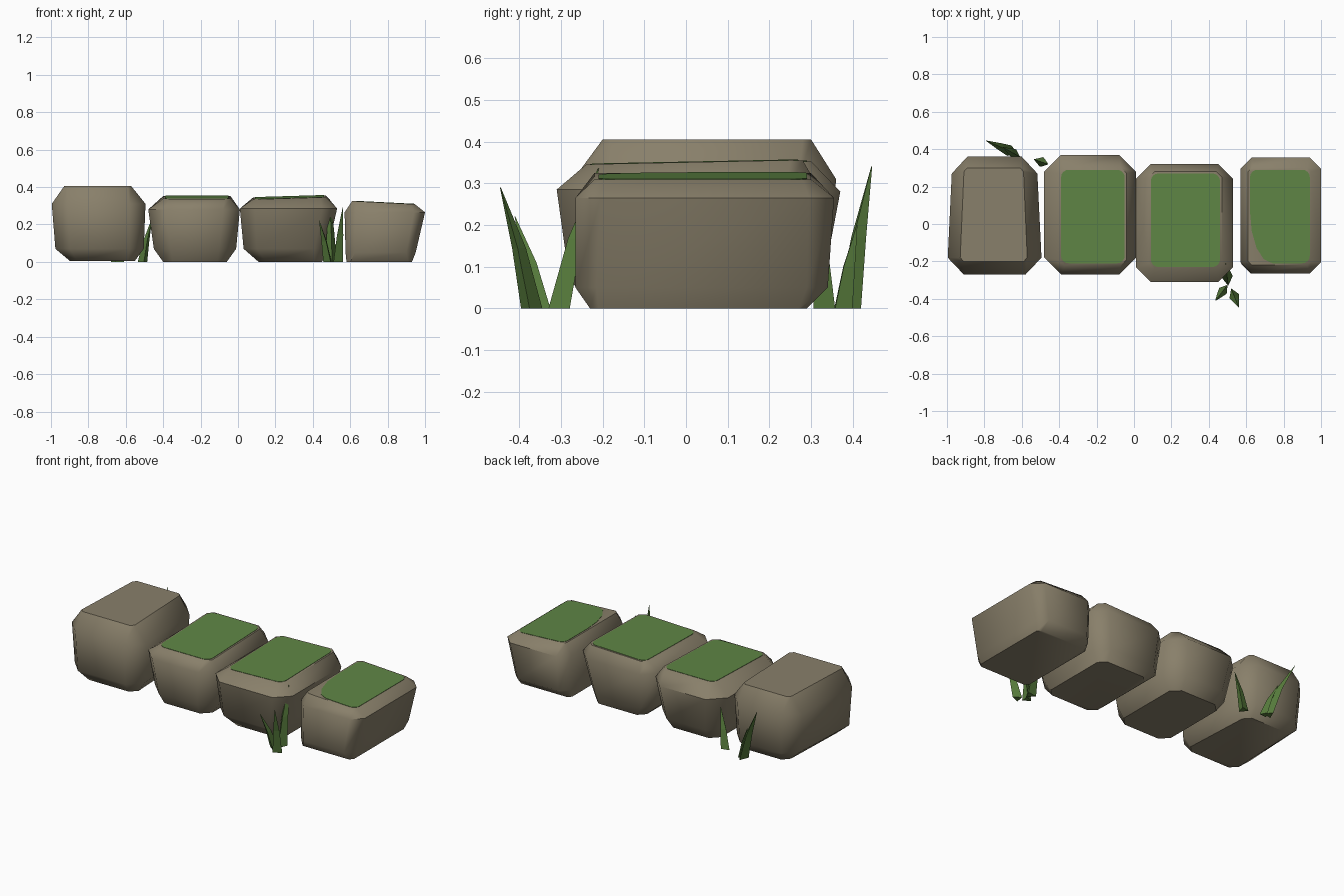
import bpy, bmesh, math
from mathutils import Vector

if "Cube" in bpy.data.objects:
    bpy.data.objects.remove(bpy.data.objects["Cube"])


def material(name, rgb):
    mat = bpy.data.materials.new(name)
    mat.use_nodes = True
    mat.diffuse_color = (*rgb, 1)
    mat.node_tree.nodes["Principled BSDF"].inputs["Base Color"].default_value = (*rgb, 1)
    return mat


STONE = material("warm grey stone", (0.25, 0.215, 0.145))
MOSS = material("moss green", (0.115, 0.24, 0.06))
GRASS = material("grass green", (0.095, 0.2, 0.045))


def finish(bm, name, mat, angle=None):
    bmesh.ops.recalc_face_normals(bm, faces=bm.faces[:])
    mesh = bpy.data.meshes.new(name)
    bm.to_mesh(mesh)
    bm.free()
    mesh.materials.append(mat)
    obj = bpy.data.objects.new(name, mesh)
    bpy.context.collection.objects.link(obj)
    if angle:
        bpy.ops.object.select_all(action="DESELECT")
        obj.select_set(True)
        bpy.context.view_layer.objects.active = obj
        bpy.ops.object.shade_smooth_by_angle(angle=math.radians(angle))


def loft(bm, rings):
    """Skin a stack of equal point rings and cap both ends."""
    loops = [[bm.verts.new(p) for p in ring] for ring in rings]
    count = len(loops[0])
    for low, high in zip(loops, loops[1:]):
        for i in range(count):
            j = (i + 1) % count
            bm.faces.new((low[i], low[j], high[j], high[i]))
    bm.faces.new(loops[0][::-1])
    bm.faces.new(loops[-1])


def cut_rectangle(x0, x1, y0, y1, cuts, steps=1):
    """Rectangle with corners cut (steps=1) or rounded, counterclockwise from front left."""
    corners = [(x0, y0, 1, 1), (x1, y0, -1, 1), (x1, y1, -1, -1), (x0, y1, 1, -1)]
    points = []
    for k, (x, y, sx, sy) in enumerate(corners):
        cx, cy = cuts[k]
        arc = []
        for s in range(steps + 1):
            a = s / steps * math.pi / 2
            arc.append((x + sx * cx * (1 - math.cos(a)), y + sy * cy * (1 - math.sin(a))))
        # Every second corner is swept the other way to keep one loop
        points += arc[::-1] if k % 2 else arc
    return points


def stone(name, levels, taper=0.0, tilt=(0, 0), moss=None):
    """Levels are (z, left, right, front, back, corner cut) from the ground up."""
    top = levels[-1]
    mid_x, mid_y = (top[1] + top[2]) / 2, (top[3] + top[4]) / 2

    def top_z(x, y):
        return top[0] + tilt[0] * (x - mid_x) + tilt[1] * (y - mid_y)

    rings = []
    for level in levels:
        z, x0, x1, y0, y1, cut = level
        ring = []
        for x, y in cut_rectangle(x0, x1, y0, y1, [(cut, cut)] * 4):
            height = top_z(x, y) if level is top else z
            narrow = 1 - taper * (y - y0) / (y1 - y0)
            ring.append((mid_x + (x - mid_x) * narrow, y, height))
        rings.append(ring)
    bm = bmesh.new()
    loft(bm, rings)
    finish(bm, name, STONE, 48)

    # Thin moss patch following the slope of the top
    if moss:
        *box, front_left = moss
        outline = cut_rectangle(*box, [front_left] + [(0.04, 0.04)] * 3, 4)
        bm = bmesh.new()
        loft(bm, [[(x, y, top_z(x, y) + lift) for x, y in outline] for lift in (-0.003, 0.002)])
        finish(bm, name + "_moss", MOSS)


stone("far_right_stone", [
    (0.005, -0.90, -0.55, -0.21, 0.29, 0.04),
    (0.07, -0.98, -0.50, -0.26, 0.34, 0.08),
    (0.31, -1.00, -0.49, -0.27, 0.36, 0.09),
    (0.405, -0.93, -0.57, -0.20, 0.30, 0.02)], taper=0.12)
stone("middle_right_stone", [
    (0.0, -0.40, -0.06, -0.21, 0.28, 0.05),
    (0.07, -0.45, -0.01, -0.25, 0.33, 0.09),
    (0.28, -0.48, 0.01, -0.27, 0.37, 0.09),
    (0.345, -0.40, -0.04, -0.22, 0.30, 0.03)],
    tilt=(0, 0.03), moss=(-0.39, -0.05, -0.21, 0.29, (0.04, 0.04)))
stone("middle_left_stone", [
    (0.0, 0.11, 0.45, -0.22, 0.26, 0.04),
    (0.07, 0.03, 0.48, -0.28, 0.29, 0.07),
    (0.285, 0.01, 0.53, -0.31, 0.32, 0.08),
    (0.345, 0.08, 0.47, -0.24, 0.28, 0.03)],
    tilt=(0.03, 0.02), moss=(0.09, 0.46, -0.23, 0.27, (0.04, 0.04)))
stone("far_left_stone", [
    (0.0, 0.58, 0.93, -0.23, 0.29, 0.02),
    (0.05, 0.575, 0.95, -0.265, 0.34, 0.05),
    (0.265, 0.57, 1.00, -0.265, 0.355, 0.06),
    (0.317, 0.61, 0.945, -0.22, 0.30, 0.02)],
    tilt=(-0.05, 0), moss=(0.62, 0.94, -0.21, 0.29, (0.12, 0.28)))


def blade(name, base, tip, width):
    """Three-sided blade that leans out and narrows to a point."""
    base, tip = Vector(base), Vector(tip)
    lean = Vector((tip.x - base.x, tip.y - base.y, 0))
    out = lean.normalized()
    side = Vector((-out.y, out.x, 0))
    rings = []
    for t, scale in ((0, 1), (0.5, 0.65), (1, 0.04)):
        center = base + lean * t ** 1.3
        center.z = tip.z * t
        w = width * scale / 2
        rings.append([center + side * w + out * w * 0.6, center - side * w + out * w * 0.6,
                      center - out * w])
    bm = bmesh.new()
    loft(bm, rings)
    finish(bm, name, GRASS)


# Grass clumps in front of and behind the row
blades = {
    "front_grass_tall": ((0.50, -0.30, 0), (0.49, -0.21, 0.335), 0.06),
    "front_grass_short": ((0.485, -0.345, 0), (0.435, -0.41, 0.22), 0.05),
    "front_grass_outer": ((0.53, -0.37, 0), (0.56, -0.445, 0.29), 0.055),
    "back_grass_tall": ((-0.65, 0.385, 0), (-0.79, 0.445, 0.34), 0.06),
    "back_grass_short": ((-0.63, 0.37, 0), (-0.70, 0.41, 0.2), 0.05),
    "back_grass_single": ((-0.51, 0.337, 0), (-0.46, 0.32, 0.23), 0.055),
}
for name, (base, tip, width) in blades.items():
    blade(name, base, tip, width)
